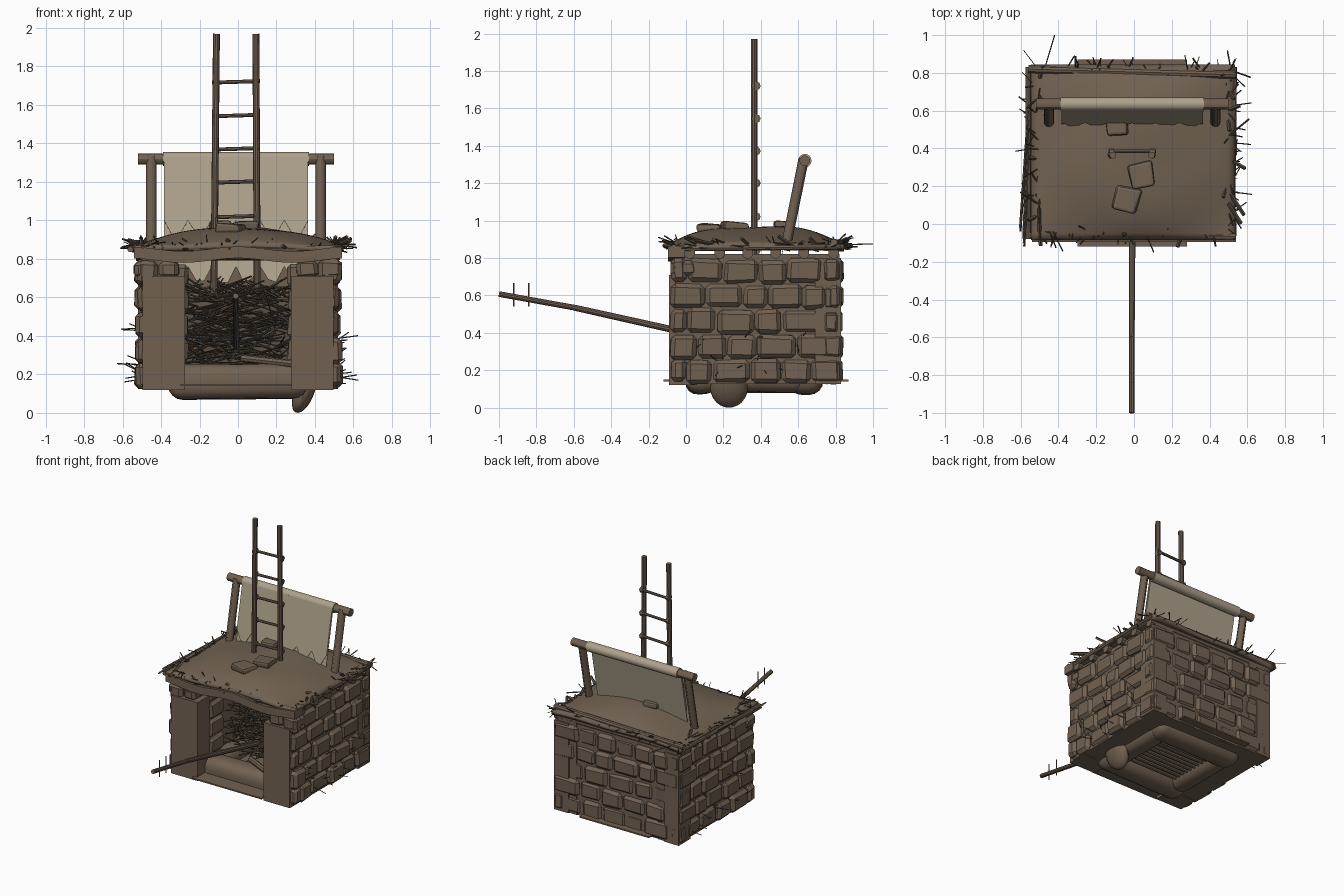
import bpy, bmesh, random
from math import cos, pi, sin
from mathutils import Matrix, Vector, Euler

random.seed(4)
R = random.uniform
if "Cube" in bpy.data.objects:
    bpy.data.objects.remove(bpy.data.objects["Cube"])


def material(name, rgb):
    m = bpy.data.materials.new(name)
    m.use_nodes = True
    m.diffuse_color = (*rgb, 1)
    m.node_tree.nodes["Principled BSDF"].inputs["Base Color"].default_value = (*rgb, 1)
    return m


EARTH = material("earth brown", (0.165, 0.12, 0.083))
STRAW = material("dark straw", (0.10, 0.075, 0.052))
CLOTH = material("worn cloth", (0.42, 0.36, 0.26))


def finish(name, bm, mat, smooth=False):
    bmesh.ops.recalc_face_normals(bm, faces=bm.faces)
    mesh = bpy.data.meshes.new(name)
    bm.to_mesh(mesh)
    bm.free()
    mesh.materials.append(mat)
    ob = bpy.data.objects.new(name, mesh)
    bpy.context.collection.objects.link(ob)
    if smooth:
        bpy.ops.object.select_all(action='DESELECT')
        ob.select_set(True)
        bpy.context.view_layer.objects.active = ob
        bpy.ops.object.shade_smooth_by_angle()
    return ob


def rod(bm, a, b, r, sides=4, r2=None):
    a, b = Vector(a), Vector(b)
    d = b - a
    m = Matrix.Translation((a + b) / 2) @ d.to_track_quat('Z', 'Y').to_matrix().to_4x4()
    bmesh.ops.create_cone(bm, cap_ends=True, segments=sides, radius1=r,
                          radius2=r if r2 is None else r2, depth=d.length, matrix=m)


def box(bm, lo, hi, bevel=0, segments=1, jitter=0, turn=0):
    lo, hi = Vector(lo), Vector(hi)
    m = Matrix.LocRotScale((lo + hi) / 2, Euler((0, 0, turn)), hi - lo)
    verts = bmesh.ops.create_cube(bm, size=1, matrix=m)["verts"]
    for v in verts:
        v.co += Vector((R(-1, 1), R(-1, 1), R(-1, 1))) * jitter
    if bevel:
        edges = list({e for v in verts for e in v.link_edges})
        bmesh.ops.bevel(bm, geom=edges, offset=bevel, segments=segments,
                        profile=0.5, affect='EDGES')


# Wall cores and flat front pillars
bm = bmesh.new()
for s in (-1, 1):
    xs = sorted((s * 0.34, s * 0.5))
    box(bm, (xs[0], -0.05, 0.125), (xs[1], 0.82, 0.82))
    xs = sorted((s * 0.275, s * 0.495))
    box(bm, (xs[0], -0.09, 0.12), (xs[1], 0.06, 0.71))
    xs = sorted((s * 0.4, s * 0.52))
    box(bm, (xs[0], 0.69, 0.125), (xs[1], 0.83, 0.8))
box(bm, (-0.5, 0.68, 0.125), (0.5, 0.815, 0.82))
finish("wall_cores", bm, EARTH)


# Rough stones in staggered courses
def courses(bm, start, end, place):
    rows = 5
    h = 0.67 / rows
    for row in range(rows):
        p = start
        while p < end - 0.04:
            w = min(R(0.13, 0.22) if p > start or row % 2 else 0.09, end - p)
            if end - p - w < 0.07:
                w = end - p
            z = 0.125 + row * h + R(-0.006, 0.006)
            lo, hi = place(p + 0.003, p + w - 0.003, R(-0.012, 0.012))
            box(bm, (*lo, z + 0.004), (*hi, z + h - 0.002), 0.022, 1, 0.006)
            p += w


bm = bmesh.new()
courses(bm, -0.085, 0.83, lambda a, b, d: ((0.42, a), (0.53 + d, b)))
finish("left_wall_stones", bm, EARTH)
bm = bmesh.new()
courses(bm, -0.085, 0.83, lambda a, b, d: ((-0.53 + d, a), (-0.42, b)))
finish("right_wall_stones", bm, EARTH)
bm = bmesh.new()
courses(bm, -0.53, 0.53, lambda a, b, d: ((a, 0.73), (b, 0.83 + d)))
finish("back_wall_stones", bm, EARTH)

# Stones above and inside the pillars
bm = bmesh.new()
for s in (-1, 1):
    for x, w in ((0.48, 0.06), (0.36, 0.055)):
        box(bm, (s * x - w, -0.08, 0.7), (s * x + w, 0.06, 0.79), 0.02, 1, 0.008)
    for i in range(5):
        z = 0.13 + i * 0.13
        box(bm, (s * 0.31 - 0.05, 0.05, z), (s * 0.31 + 0.05, 0.22, z + 0.125), 0.02, 1, 0.008)
finish("doorway_stones", bm, EARTH)

# Floor plate and slats
bm = bmesh.new()
box(bm, (-0.3, -0.12, 0.14), (0.28, 0.87, 0.15))
for i in range(9):
    y = 0.2 + i * 0.04
    rod(bm, (-0.25, y, 0.13), (0.25, y + R(-0.01, 0.01), 0.13), 0.012, 6)
finish("floor", bm, EARTH)

# Padded base frame
bm = bmesh.new()
for y in (0.09, 0.64):
    box(bm, (-0.36, y - 0.09, 0.07), (0.36, y + 0.09, 0.26), 0.07, 4, 0.008)
for x in (-0.28, 0.28):
    box(bm, (x - 0.08, 0.1, 0.08), (x + 0.08, 0.64, 0.24), 0.065, 4, 0.008)
finish("base_bags", bm, EARTH, True)

# Boulder under the left wall
bm = bmesh.new()
m = Matrix.LocRotScale((0.343, 0.23, 0.103), Euler((0, 0.4, 0)), (0.05, 0.1, 0.11))
bmesh.ops.create_uvsphere(bm, u_segments=20, v_segments=12, radius=1, matrix=m)
finish("boulder", bm, EARTH, True)


# Domed roof
def roof_height(x, y):
    u, v = x / 0.55, (y - 0.38) / 0.47
    return 0.868 + 0.1 * max(0, 1 - abs(u) ** 1.8) * max(0, 1 - abs(v) ** 3) + 0.006 * sin(9 * x + 1) * cos(11 * y)


bm = bmesh.new()
bmesh.ops.create_grid(bm, x_segments=28, y_segments=26, size=1)
for v in bm.verts:
    x, y = v.co.x * 0.54 - 0.005, 0.38 + v.co.y * 0.465
    v.co = (x, y, roof_height(x, y))
roof = finish("roof", bm, EARTH, True)
mod = roof.modifiers.new("thickness", 'SOLIDIFY')
mod.thickness, mod.offset = 0.03, -1

# Wavy front lintel
bm = bmesh.new()
bmesh.ops.create_cube(bm, size=1)
long_edges = [e for e in bm.edges if abs(e.verts[0].co.x - e.verts[1].co.x) > 0.5]
bmesh.ops.subdivide_edges(bm, edges=long_edges, cuts=24)
for v in bm.verts:
    x = v.co.x * 1.08
    v.co = (x, -0.05 + v.co.y * 0.09, 0.822 + v.co.z * 0.06 + 0.012 * cos(x * 11))
finish("lintel", bm, EARTH, True)

# Roof beams, ridge pole, awning posts and crossbar
bm = bmesh.new()
for y in (0.02, 0.18, 0.33, 0.48, 0.63, 0.79):
    rod(bm, (-0.53, y, 0.825 + R(-0.008, 0.008)), (0.53, y, 0.825), 0.03, 10)
rod(bm, (-0.56, 0.82, 0.875), (0.54, 0.79, 0.88), 0.022, 10)
rod(bm, (-0.55, -0.06, 0.85), (0.54, -0.065, 0.855), 0.017, 8)
for x, end in ((-0.56, 0.0), (0.52, 0.01)):
    rod(bm, (x, -0.08, 0.85), (x + end, 0.83, 0.86), 0.015, 8)
finish("roof_beams", bm, EARTH, True)

bm = bmesh.new()
for x in (-0.45, 0.43):
    rod(bm, (x, 0.53, 0.84), (x, 0.63, 1.33), 0.027, 12)
rod(bm, (-0.52, 0.635, 1.32), (0.5, 0.635, 1.32), 0.029, 12)
finish("awning_frame", bm, EARTH, True)

# Cloth with a sleeve and torn hem
bm = bmesh.new()
rod(bm, (-0.39, 0.635, 1.32), (0.37, 0.635, 1.32), 0.036, 16)
finish("cloth_sleeve", bm, CLOTH, True)


def sheet(name, shift, hem, depth):
    bm = bmesh.new()
    n, last = 18, None
    for i in range(n + 1):
        x = -0.385 + 0.75 * i / n
        z = hem + (depth if i % 3 == 0 else R(0, depth / 3))
        pair = (bm.verts.new((x, 0.605 + shift, 1.33)),
                bm.verts.new((x, 0.605 + shift - (1.33 - z) * 0.2, z)))
        if last:
            bm.faces.new((last[0], pair[0], pair[1], last[1]))
        last = pair
    finish(name, bm, CLOTH).modifiers.new("thickness", 'SOLIDIFY').thickness = 0.004


sheet("cloth_front", 0, 0.92, 0.08)
sheet("cloth_back", 0.012, 0.67, 0.09)

# Ladder
bm = bmesh.new()
rod(bm, (-0.125, 0.365, 0.62), (-0.112, 0.365, 1.97), 0.018, 10)
rod(bm, (0.1, 0.365, 0.62), (0.093, 0.365, 1.97), 0.018, 10)
for z in (0.84, 1.02, 1.2, 1.372, 1.545, 1.72):
    rod(bm, (-0.135, 0.385, z - 0.004), (0.115, 0.385, z + 0.004), 0.01, 8)
    for x in (-0.118, 0.098):
        rod(bm, (x - 0.012, 0.375, z), (x + 0.012, 0.375, z), 0.024, 8)
finish("ladder", bm, EARTH, True)

# Long pole through the doorway
bm = bmesh.new()
rod(bm, (-0.012, -1, 0.607), (-0.012, -0.59, 0.533), 0.015, 10)
rod(bm, (-0.012, -0.6, 0.535), (-0.008, 0.25, 0.345), 0.016, 10, 0.019)
for y in (-0.92, -0.84):
    rod(bm, (-0.012, y, 0.54), (-0.012, y, 0.665), 0.004, 6)
rod(bm, (0.02, 0.12, 0.285), (0.29, 0.02, 0.255), 0.02, 8)
finish("poles", bm, EARTH, True)

# Flat stones on the roof
bm = bmesh.new()
for x, y, w, turn in ((-0.04, 0.13, 0.065, -0.25), (0.04, 0.26, 0.065, 0.15), (-0.09, 0.52, 0.055, 0.1)):
    z = roof_height(x, y)
    box(bm, (x - w, y - w, z - 0.015), (x + w, y + w, z + 0.032), 0.015, 2, 0.008, turn)
finish("roof_stones", bm, EARTH)

# Straw bed inside
bm = bmesh.new()
for i in range(520):
    c = Vector((R(-0.27, 0.27), R(0.28, 0.62), R(0.2, 0.66)))
    d = Vector((R(-0.2, 0.2), R(-0.1, 0.1), R(-0.06, 0.06)))
    if abs(c.x) + abs(d.x) < 0.36:
        rod(bm, c - d, c + d, R(0.003, 0.006))
box(bm, (-0.33, 0.45, 0.16), (0.33, 0.66, 0.6), 0.05, 2)
finish("straw_bed", bm, STRAW)

# Straw around the eaves and tufts between the stones
bm = bmesh.new()
for side in range(4):
    for i in range(40):
        t, out = R(-1, 1), R(-0.03, 0.09) if R(0, 1) < 0.8 else R(0.05, 0.12)
        s = 1 if side % 2 else -1
        if side < 2:
            a = Vector((s * 0.5, 0.38 + t * 0.45, R(0.85, 0.88)))
            b = a + Vector((s * out, R(-0.13, 0.13), R(-0.02, 0.05)))
        else:
            a = Vector((t * 0.52, 0.38 + s * 0.42, R(0.85, 0.88)))
            b = a + Vector((R(-0.06, 0.06), s * out, R(-0.02, 0.05)))
        b.y = min(b.y, 0.92)
        rod(bm, a, b, 0.01 if i % 5 == 0 and side != 3 else R(0.002, 0.005))
for i in range(24):
    s = random.choice((-1, 1))
    a = Vector((s * 0.48, R(0, 0.75), R(0.15, 0.45)))
    rod(bm, a, a + Vector((s * R(0.07, 0.15), R(-0.08, 0.08), R(-0.04, 0.07))), 0.003)
for i in range(6):
    rod(bm, (-0.6 + R(-0.01, 0.02), -0.12 + i * 0.02, 0.86), (-0.56, 0.35 + i * 0.05, 0.87), 0.006)
rod(bm, (-0.48, 0.8, 0.87), (-0.42, 1.0, 0.875), 0.003)
finish("eave_straw", bm, STRAW)
